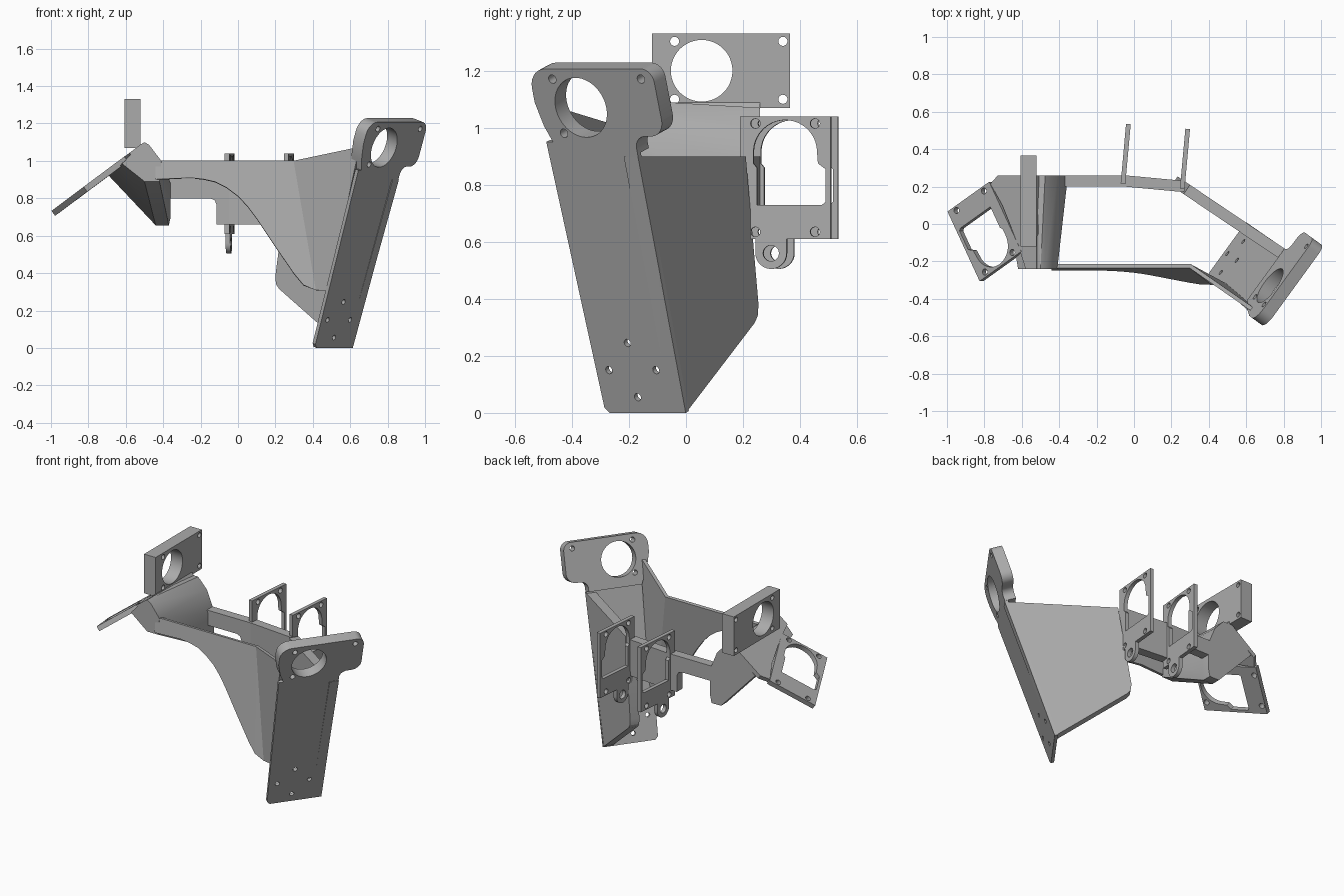
import bpy, bmesh, math
from mathutils import Vector, Matrix

if "Cube" in bpy.data.objects:
    bpy.data.objects.remove(bpy.data.objects["Cube"], do_unlink=True)

grey = bpy.data.materials.new("plain_grey")
grey.use_nodes = True
COLOR = (0.41, 0.41, 0.41, 1)
grey.diffuse_color = COLOR
grey.node_tree.nodes["Principled BSDF"].inputs["Base Color"].default_value = COLOR
UP = Vector((0, 0, 1))


def add(name, mesh, smooth=True):
    ob = bpy.data.objects.new(name, mesh)
    bpy.context.scene.collection.objects.link(ob)
    mesh.materials.clear()
    mesh.materials.append(grey)
    if smooth:
        bpy.ops.object.select_all(action='DESELECT')
        ob.select_set(True)
        bpy.context.view_layer.objects.active = ob
        bpy.ops.object.shade_smooth_by_angle(angle=math.radians(30))
    return ob


def arc(cx, cy, r, a0=0, a1=360, n=32):
    """Points on an arc; a full turn leaves out the repeated end."""
    m = n if a1 - a0 == 360 else n - 1
    angles = [math.radians(a0 + (a1 - a0) * i / m) for i in range(n)]
    return [(cx + r * math.cos(a), cy + r * math.sin(a)) for a in angles]


def plate(name, origin, ax, ay, thick, outline, holes=()):
    """Flat plate with holes; its outer face lies on the origin plane."""
    cu = bpy.data.curves.new(name, 'CURVE')
    cu.dimensions = '2D'
    cu.fill_mode = 'BOTH'
    cu.extrude = thick / 2
    for loop in [outline, *holes]:
        sp = cu.splines.new('POLY')
        sp.points.add(len(loop) - 1)
        for p, (x, y) in zip(sp.points, loop):
            p.co = (x, y, 0, 1)
        sp.use_cyclic_u = True
    tmp = bpy.data.objects.new(name + "_outline", cu)
    bpy.context.scene.collection.objects.link(tmp)
    bpy.context.view_layer.update()
    mesh = bpy.data.meshes.new_from_object(tmp.evaluated_get(bpy.context.evaluated_depsgraph_get()))
    bpy.data.objects.remove(tmp, do_unlink=True)
    ax, ay = Vector(ax).normalized(), Vector(ay).normalized()
    az = ax.cross(ay)
    m = Matrix((ax, ay, az)).transposed().to_4x4()
    m.translation = Vector(origin) - az * thick / 2
    mesh.transform(m)
    return add(name, mesh)


# Slanted leg: thin lower plate and thick head with a large bore
along = Vector((0.588, 0.809, 0))
out = Vector((0.809, -0.588, 0))
leg_up = out * 0.328 + UP
foot = out * 0.497
plate("leg_plate", foot, along, leg_up, 0.02,
      [(0.03, 0), (0.36, 0), (0.368, 1.0), (-0.018, 1.0), (0.012, 0.02)],
      [arc(u, w, 0.014, n=16) for u, w in
       ((0.063, 0.158), (0.267, 0.158), (0.166, 0.258), (0.165, 0.058))])
head = ([(0.03, 0.955), (0.368, 0.955)] + arc(0.413, 0.975, 0.045, 180, 90, 8)
        + arc(0.44, 1.08, 0.06, -90, 0, 8) + arc(0.45, 1.22, 0.05, 0, 90, 8)
        + arc(0.037, 1.198, 0.072, 90, 180, 8) + [(-0.035, 1.145), (-0.015, 1.06)])
plate("leg_head", foot, along, leg_up, 0.07, head,
      [arc(0.161, 1.127, 0.11, n=48)]
      + [arc(u, w, 0.016, n=16) for u, w in ((0.061, 1.232), (0.445, 1.232), (0.066, 1.032))])

# Thick rear panel joining the leg to the rear beam
plate("rear_panel", (0.61, 0, 0), (-0.829, 0.559, 0), UP, 0.06,
      [(0, 0), (0.43, 0.315), (0.45, 0.34), (0.455, 0.38), (0.375, 0.9), (-0.302, 0.9)])

# Rear beam with a notch below it
plate("rear_beam", (0, 0.26, 0), (-1, 0, 0), UP, 0.06,
      [(0.4, 0.9), (0.4, 0.8), (0.15, 0.8), (0.125, 0.79), (0.115, 0.765),
       (0.115, 0.66), (0.04, 0.66), (0.04, 0.9)])
plate("rear_beam_end", (-0.045, 0.26, 0), (-0.32, 0.03, 0), UP, 0.06,
      [(0, 0.9), (0, 0.66), (-0.29, 0.66), (-0.32, 0.9)])

# Front wall: a leaning flat part with an arched lower edge, folded towards the leg
arch = [(-0.44, 0.9), (-0.25, 0.908), (-0.18, 0.9), (-0.12, 0.886), (-0.06, 0.855), (0, 0.81),
        (0.05, 0.757), (0.1, 0.69), (0.2, 0.54), (0.3, 0.395), (0.35, 0.335), (0.42, 0.308)]
columns = [((min(x, 0.3), -0.225, 1.0), (x, -0.225 - 0.13 * (1 - z), z)) for x, z in arch]
columns.append(((0.655, -0.472, 1.075), (0.488, -0.328, 0.308)))
bm = bmesh.new()
rows = [[bm.verts.new(p) for p in column] for column in columns]
for a, b in zip(rows, rows[1:]):
    bm.faces.new((a[0], a[1], b[1], b[0]))
bmesh.ops.remove_doubles(bm, verts=bm.verts, dist=0.0001)
bmesh.ops.recalc_face_normals(bm, faces=bm.faces)
mesh = bpy.data.meshes.new("front_wall")
bm.to_mesh(mesh)
bm.free()
wall = add("front_wall", mesh, smooth=False)
mod = wall.modifiers.new("thickness", 'SOLIDIFY')
mod.thickness = 0.022
mod.offset = 0

# Saddle: ridge falling towards the rear, with a deeper rear end
ridge = [(-0.62, 0.985), (-0.525, 1.085), (-0.5, 1.1), (-0.475, 1.085), (-0.41, 1.0)]
points = [(x, -0.24, z) for x, z in ridge]
points += [(x, y, min(z, 1.07)) for x, z in ridge for y in (-0.17, 0.26)]
points += [(x, -0.24, z) for x, z in ((-0.58, 0.98), (-0.5, 0.89), (-0.42, 0.89))]
points += [(x, y, z) for y in (0.2, 0.26)
           for x, z in ((-0.69, 0.92), (-0.44, 0.655), (-0.37, 0.655), (-0.36, 0.7), (-0.36, 0.88))]
bm = bmesh.new()
for p in points:
    bm.verts.new(p)
bmesh.ops.convex_hull(bm, input=bm.verts)
loose = [v for v in bm.verts if not v.link_faces]
bmesh.ops.delete(bm, geom=loose, context='VERTS')
bmesh.ops.recalc_face_normals(bm, faces=bm.faces)
mesh = bpy.data.meshes.new("saddle")
bm.to_mesh(mesh)
bm.free()
add("saddle", mesh)

# Sloping wing between the saddle and the tilted mount
plate("saddle_wing", (-1, 0, 0.728), (1, 0, 0.75), (0, 1, 0), 0.028,
      [(0.34, 0.26), (0.6, 0.26), (0.6, -0.24), (0.525, -0.24), (0.49, -0.15),
       (0.445, -0.05), (0.37, 0.1), (0.29, 0.215)])

# Upright block with a large bore
plate("bored_block", (-0.522, 0, 0), (0, 1, 0), UP, 0.085,
      [(-0.12, 1.07), (0.365, 1.07), (0.365, 1.33), (-0.12, 1.33)],
      [arc(0.055, 1.2, 0.108, n=48)]
      + [arc(y, z, 0.016, n=16) for y in (-0.04, 0.34) for z in (1.1, 1.303)])

# Thin mounts with a shaped window, measured from the plate centre
window = ([(-0.1, -0.095), (0.13, -0.095), (0.142, -0.085), (0.142, 0.03), (0.115, 0.05)]
          + arc(0, 0.09, 0.112, 0, 180, 20) + [(-0.112, 0.05), (-0.1, 0.035)])
screw_holes = [arc(x, y, 0.017, n=16) for x in (-0.105, 0.105) for y in (-0.19, 0.19)]
plain = [(0.16, -0.215), (0.16, 0.215), (-0.16, 0.215), (-0.16, -0.215)]
eyelet = arc(-0.05, -0.265, 0.055, 180, 360, 16)
with_eyelet = plain + [(-0.105, -0.215)] + eyelet + [(0.005, -0.215)]
for name, x, y in (("mount_inner", -0.032, 0.374), ("mount_outer", 0.285, 0.348)):
    plate(name, (x, y, 0.825), (0.09, 0.995, 0), UP, 0.025, with_eyelet,
          [window, arc(-0.05, -0.265, 0.028, n=20)] + screw_holes)
plate("mount_tilted", (-0.8, -0.04, 0.88), (-0.70, -0.50, -0.52), (0.4, -0.867, 0.3), 0.033,
      plain, [window] + screw_holes)
